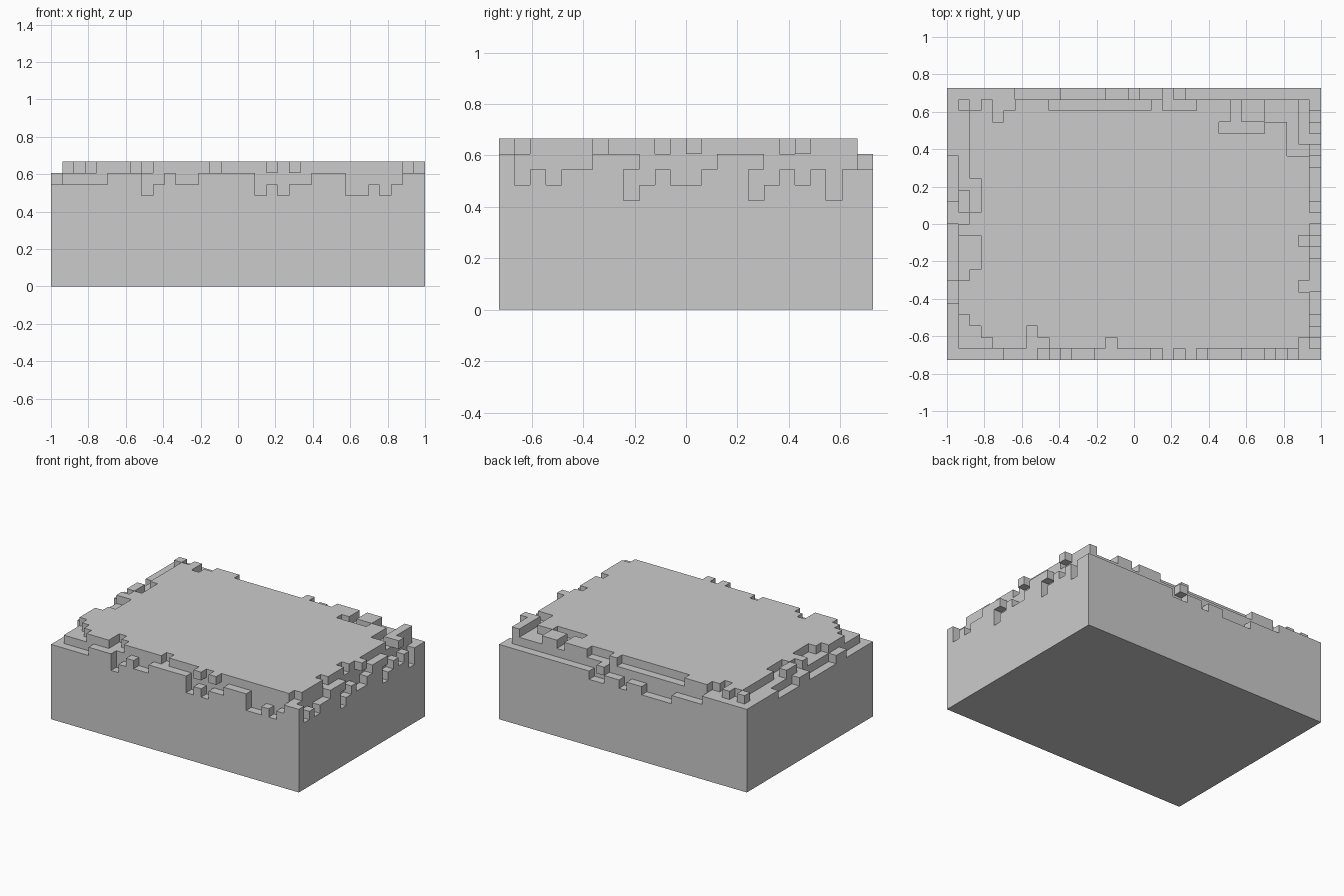
import bpy, bmesh, math
from mathutils import Vector

cube = bpy.data.objects.get("Cube")
if cube:
    bpy.data.objects.remove(cube, do_unlink=True)

NX, NY, NZ = 33, 24, 11
S = 2 / NX                      # size of one cell

# Ragged heights of the outer shell, one hex digit per cell
FRONT = "99999aaa89a99aaaaa89899aaa8898" + "9aa"
BACK = "aaaaaa9999888899899889" + "9" * 11
LEFT = "99999aa99999aa9999aaaaaa"      # low x side, front to back
RIGHT = "a89899aaa89889aaa8989799"     # high x side, front to back

# First raised column of the top layer for rows 1 to 22
START = [4, 3, 2, 1, 1, 1, 2, 3, 3, 3, 1, 2, 3, 3, 3, 2, 2, 2, 2, 2, 5, 6]

# Shallow dips in the top layer: i0, i1, j0, j1
DIPS = [(7, 8, 1, 3), (8, 9, 1, 2), (14, 15, 1, 2),
        (31, 32, 10, 11), (31, 32, 6, 7), (31, 32, 1, 2),
        (30, 31, 18, 21), (31, 32, 18, 19),
        (9, 18, 22, 23), (19, 22, 22, 23),
        (25, 26, 21, 23), (24, 28, 20, 21), (28, 31, 21, 23)]

# Single cells standing on or overhanging the rim, and cells cut below overhangs
EXTRA = [(19, 0, 10), (21, 0, 10), (32, 12, 10), (32, 19, 10), (19, 23, 9),
         (1, 22, 10), (3, 22, 10), (3, 21, 10), (2, 21, 10),
         (1, 13, 10), (1, 14, 10)]
CUTS = [(32, 8, 7), (32, 8, 8), (32, 16, 7), (32, 16, 8)]


def height(i, j):
    if j == 0:
        return int(FRONT[i], 16)
    if i == NX - 1:
        return int(RIGHT[j], 16)
    if j == NY - 1:
        return int(BACK[i], 16)
    if i == 0:
        return int(LEFT[j], 16)
    if i < START[j - 1]:
        return NZ - 1
    if any(a <= i < b and c <= j < d for a, b, c, d in DIPS):
        return NZ - 1
    return NZ


cells = {(i, j, k) for i in range(NX) for j in range(NY)
         for k in range(height(i, j))}
cells |= set(EXTRA)
cells -= set(CUTS)

# Skin the cells with outward faces only
bm = bmesh.new()
verts = {}


def vert(p):
    if p not in verts:
        verts[p] = bm.verts.new(((p[0] - NX / 2) * S, (p[1] - NY / 2) * S, p[2] * S))
    return verts[p]


for c in cells:
    for axis in range(3):
        for side in (0, 1):
            n = list(c)
            n[axis] += 2 * side - 1
            if tuple(n) in cells:
                continue
            u, v = (axis + 1) % 3, (axis + 2) % 3
            ring = []
            for du, dv in ((0, 0), (1, 0), (1, 1), (0, 1)):
                p = list(c)
                p[axis] += side
                p[u] += du
                p[v] += dv
                ring.append(vert(tuple(p)))
            bm.faces.new(ring if side else ring[::-1])

# Merge the flat areas into clean polygons
bmesh.ops.dissolve_limit(bm, angle_limit=math.radians(1),
                         verts=bm.verts[:], edges=bm.edges[:])
mesh = bpy.data.meshes.new("stepped_block")
bm.to_mesh(mesh)
bm.free()

# Plain grey surface
grey = bpy.data.materials.new("plain_grey")
grey.use_nodes = True
colour = (0.6, 0.6, 0.6, 1)
grey.diffuse_color = colour
grey.node_tree.nodes["Principled BSDF"].inputs["Base Color"].default_value = colour
mesh.materials.append(grey)

block = bpy.data.objects.new("stepped_block", mesh)
bpy.context.collection.objects.link(block)
